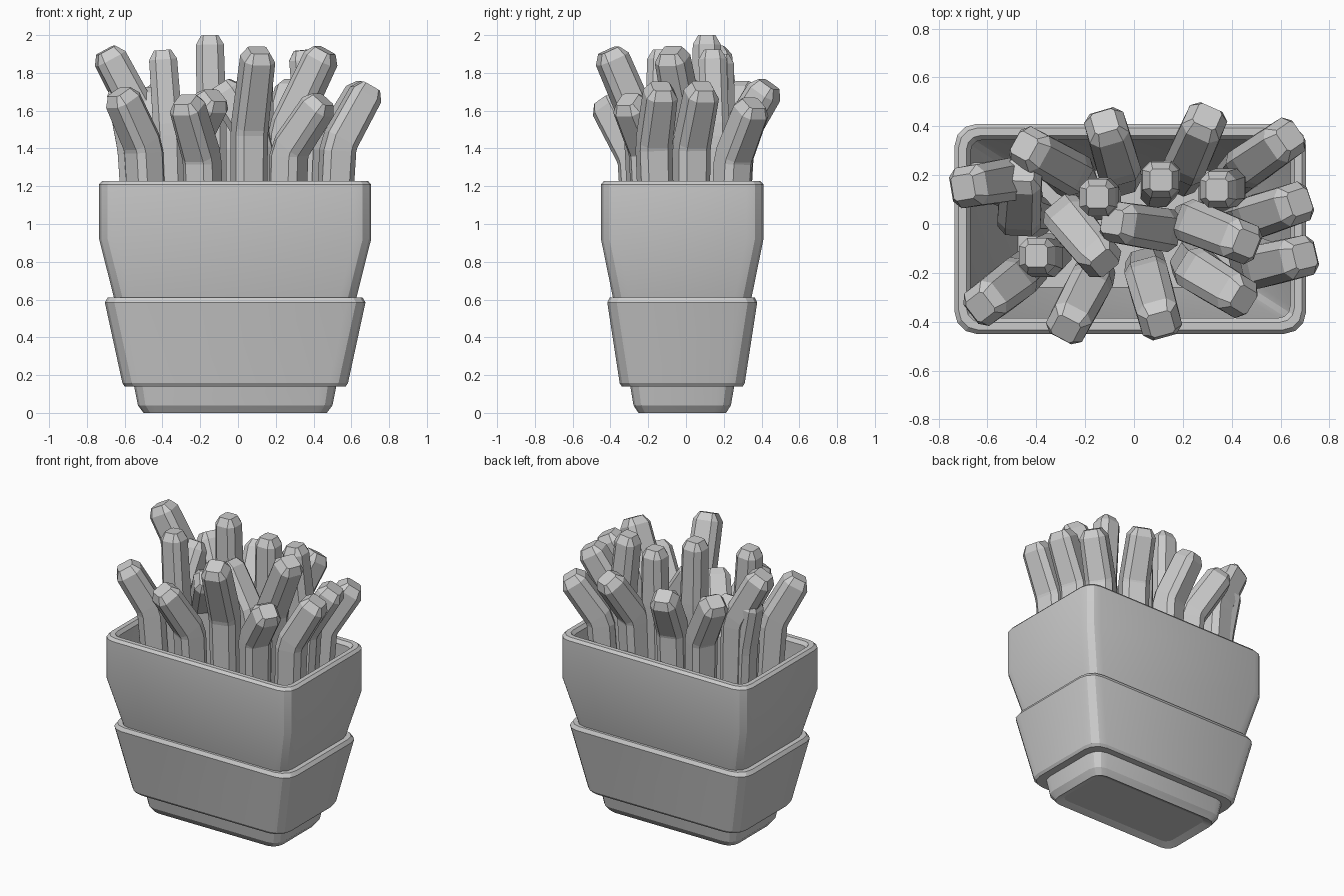
import bpy, bmesh, math
from mathutils import Vector

CX, CY = -0.015, -0.02  # centre of the container


def loft(name, rings):
    """Skin a stack of equal-length rings and cap both ends."""
    bm = bmesh.new()
    rows = [[bm.verts.new(p) for p in r] for r in rings]
    n = len(rows[0])
    for a, b in zip(rows, rows[1:]):
        for i in range(n):
            j = (i + 1) % n
            bm.faces.new((a[i], a[j], b[j], b[i]))
    bm.faces.new(rows[0][::-1])
    bm.faces.new(rows[-1])
    bmesh.ops.recalc_face_normals(bm, faces=bm.faces)
    me = bpy.data.meshes.new(name)
    bm.to_mesh(me)
    bm.free()
    ob = bpy.data.objects.new(name, me)
    bpy.context.collection.objects.link(ob)
    return ob


def rounded_rect(hx, hy, z, r, seg=3):
    pts = []
    for k, (sx, sy) in enumerate([(1, 1), (-1, 1), (-1, -1), (1, -1)]):
        for i in range(seg + 1):
            a = math.pi / 2 * (k + i / seg)
            pts.append((CX + sx * (hx - r) + r * math.cos(a),
                        CY + sy * (hy - r) + r * math.sin(a), z))
    return pts


# Container: recessed underside, outside from foot to rim, then down the inside
# (half x, half y, z, corner radius)
profile = [
    (0.435, 0.19, 0.02, 0.05), (0.485, 0.232, 0.0, 0.07), (0.515, 0.258, 0.04, 0.08),
    (0.535, 0.275, 0.14, 0.09), (0.585, 0.32, 0.14, 0.10), (0.597, 0.331, 0.157, 0.10),
    (0.69, 0.397, 0.585, 0.10), (0.675, 0.384, 0.61, 0.10),
    (0.642, 0.367, 0.61, 0.09), (0.72, 0.43, 0.92, 0.09),
    (0.72, 0.43, 1.21, 0.09), (0.703, 0.414, 1.228, 0.08),
    (0.672, 0.383, 1.228, 0.06), (0.655, 0.365, 1.205, 0.05),
    (0.655, 0.365, 0.92, 0.05), (0.46, 0.24, 0.10, 0.05),
]
box = loft("container", [rounded_rect(*p) for p in profile])
bpy.context.view_layer.objects.active = box
box.select_set(True)
bpy.ops.object.shade_smooth_by_angle(angle=math.radians(19))


# Fries: bevelled square sticks, each with one bend and a chamfered tip
def section(c, axis, side, h, b):
    u = (side - axis * side.dot(axis)).normalized()
    v = axis.cross(u)
    q = h - b
    return [c + u * x + v * y for x, y in
            [(h, -q), (h, q), (q, h), (-q, h), (-h, q), (-h, -q), (-q, -h), (q, -h)]]


def fry(name, tip, knee):
    tip, knee = Vector(tip), Vector(knee)
    base = Vector((knee.x * 0.88, knee.y * 0.78, 0.25))
    low, up = (knee - base).normalized(), (tip - knee).normalized()
    lean = Vector((tip.x - knee.x, tip.y - knee.y, 0))
    bent = lean.length > 0.08
    side = Vector((-lean.y, lean.x, 0)).normalized() if bent else Vector((1, 0, 0))
    h = 0.088 if bent else 0.078
    b = 0.034
    loft(name, [
        section(base, low, side, h * 0.9, b),
        section(knee - low * 0.03, low, side, h, b),
        section(knee + up * 0.03, up, side, h, b),
        section(tip - up * 0.05, up, side, h * 0.95, b),
        section(tip, up, side, h * 0.58, 0.012),
    ])


fries = [  # tip, bend
    ((-0.70, 0.15, 1.92), (-0.52, 0.18, 1.58)),
    ((-0.63, -0.34, 1.70), (-0.50, -0.24, 1.41)),
    ((-0.28, -0.43, 1.66), (-0.19, -0.26, 1.35)),
    ((0.11, -0.41, 1.92), (0.06, -0.23, 1.50)),
    ((0.45, -0.31, 1.66), (0.27, -0.20, 1.39)),
    ((0.70, -0.13, 1.73), (0.53, -0.17, 1.42)),
    ((0.68, 0.09, 1.73), (0.50, 0.03, 1.42)),
    ((0.64, 0.36, 1.64), (0.48, 0.25, 1.35)),
    ((0.30, 0.44, 1.74), (0.22, 0.26, 1.44)),
    ((-0.12, 0.42, 1.72), (-0.07, 0.25, 1.42)),
    ((-0.45, 0.32, 1.73), (-0.27, 0.22, 1.40)),
    ((-0.40, -0.13, 1.92), (-0.37, -0.14, 1.50)),
    ((-0.15, 0.11, 2.00), (-0.14, 0.11, 1.55)),
    ((0.11, 0.18, 1.90), (0.11, 0.18, 1.50)),
    ((0.34, 0.14, 1.92), (0.38, 0.15, 1.50)),
    ((0.46, -0.08, 1.92), (0.26, 0.00, 1.50)),
    ((-0.12, -0.16, 1.68), (-0.27, 0.02, 1.40)),
    ((-0.09, 0.01, 1.74), (0.10, -0.02, 1.44)),
    ((-0.63, 0.18, 1.74), (-0.56, 0.17, 1.40)),
    ((-0.46, 0.22, 1.70), (-0.47, 0.04, 1.38)),
]
for i, (tip, knee) in enumerate(fries, 1):
    fry(f"fry_{i:02d}", tip, knee)
